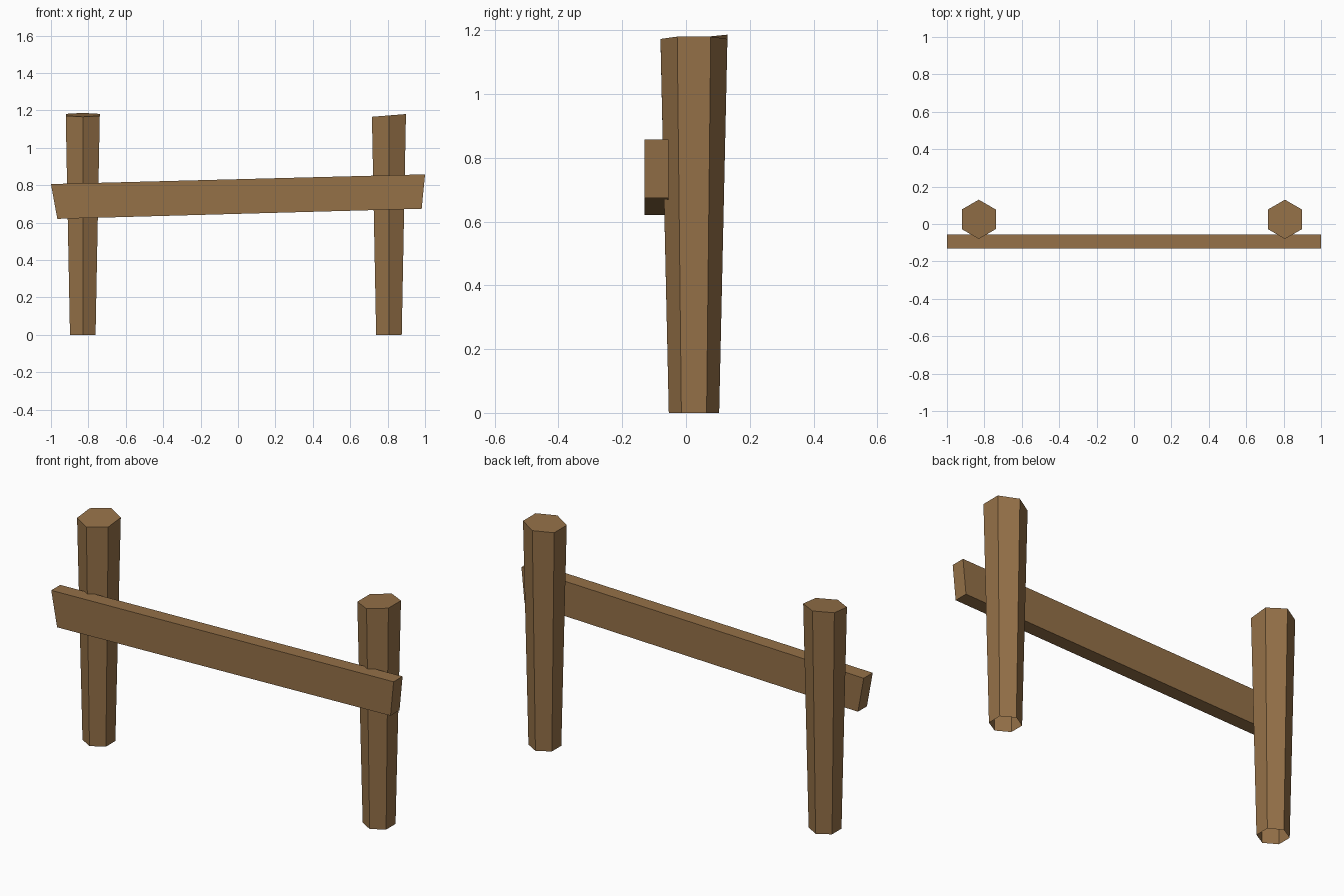
import bpy, bmesh, math

if "Cube" in bpy.data.objects:
    bpy.data.objects.remove(bpy.data.objects["Cube"])

wood = bpy.data.materials.new("brown_wood")
wood.diffuse_color = (0.30, 0.165, 0.064, 1)
wood.use_nodes = True
wood.node_tree.nodes["Principled BSDF"].inputs["Base Color"].default_value = wood.diffuse_color


def finish(name, bm):
    bmesh.ops.recalc_face_normals(bm, faces=bm.faces)
    me = bpy.data.meshes.new(name)
    bm.to_mesh(me)
    bm.free()
    me.materials.append(wood)
    ob = bpy.data.objects.new(name, me)
    bpy.context.collection.objects.link(ob)
    return ob


def post(name, x, slope_x, slope_y, height):
    # Tapered six-sided post, open underneath, with a slanted top
    y, r_bottom, r_top = 0.025, 0.079, 0.105
    bm = bmesh.new()
    low, high = [], []
    for i in range(6):
        a = math.pi / 2 + i * math.pi / 3
        c, s = math.cos(a), math.sin(a)
        low.append(bm.verts.new((x + r_bottom * c, y + r_bottom * s, 0)))
        z = height + r_top * (slope_x * c + slope_y * s)
        high.append(bm.verts.new((x + r_top * c, y + r_top * s, z)))
    for i in range(6):
        j = (i + 1) % 6
        bm.faces.new((low[i], low[j], high[j], high[i]))
    bm.faces.new(high)
    # Outward winding is already correct, the shell is open
    me = bpy.data.meshes.new(name)
    bm.to_mesh(me)
    bm.free()
    me.materials.append(wood)
    bpy.context.collection.objects.link(bpy.data.objects.new(name, me))


post("left_post", -0.83, 0.0, 0.1, 1.176)
post("right_post", 0.807, 0.08, 0.0, 1.173)

# Slanted rail: front outline extruded through its thickness
bm = bmesh.new()
outline = [(-1, 0.806), (-0.966, 0.62), (0.982, 0.674), (1, 0.858)]
face = bm.faces.new([bm.verts.new((x, -0.13, z)) for x, z in outline])
ext = bmesh.ops.extrude_face_region(bm, geom=[face], use_keep_orig=True)
for v in ext["geom"]:
    if isinstance(v, bmesh.types.BMVert):
        v.co.y = -0.055
finish("rail", bm)
